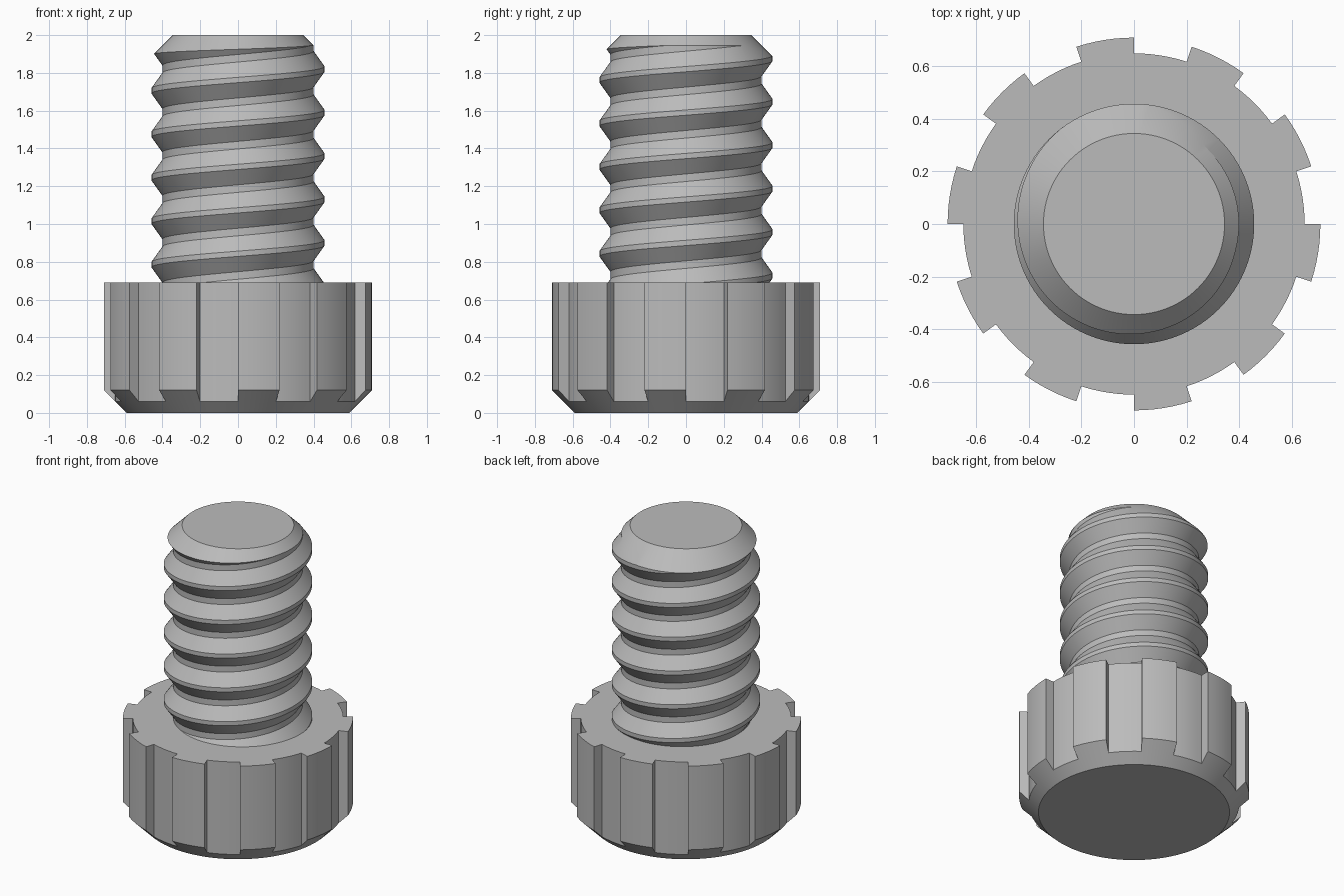
import bpy, bmesh, math

old = bpy.data.objects.get("Cube")
if old:
    bpy.data.objects.remove(old, do_unlink=True)

# Single plain metal colour
steel = bpy.data.materials.new("steel_grey")
steel.use_nodes = True
GREY = (0.5, 0.5, 0.5, 1)
steel.diffuse_color = GREY
steel.node_tree.nodes["Principled BSDF"].inputs["Base Color"].default_value = GREY


def skin(name, columns, closed, cap_rings):
    """Skin neighbouring columns of (radius, angle, z) points and cap chosen rows."""
    bm = bmesh.new()
    cols = [[bm.verts.new((r * math.cos(a), r * math.sin(a), z)) for r, a, z in col]
            for col in columns]
    count = len(cols)
    for i in range(count if closed else count - 1):
        p, q = cols[i], cols[(i + 1) % count]
        for k in range(len(p) - 1):
            bm.faces.new((p[k], q[k], q[k + 1], p[k + 1]))
    for row in cap_rings:
        ring = [c[row] for c in (cols if closed else cols[:-1])]
        bm.faces.new(ring if row else ring[::-1])
    bmesh.ops.remove_doubles(bm, verts=bm.verts, dist=0.0001)
    bmesh.ops.recalc_face_normals(bm, faces=bm.faces)
    mesh = bpy.data.meshes.new(name)
    bm.to_mesh(mesh)
    bm.free()
    mesh.materials.append(steel)
    obj = bpy.data.objects.new(name, mesh)
    bpy.context.collection.objects.link(obj)
    bpy.ops.object.select_all(action='DESELECT')
    obj.select_set(True)
    bpy.context.view_layer.objects.active = obj
    bpy.ops.object.shade_smooth_by_angle(angle=math.radians(20))
    return obj


# Head: ten grip ribs with equal gaps, coned at the bottom
BASE_R, GAP_R, RIB_R, HEAD_H = 0.59, 0.65, 0.71, 0.69
STEPS = 6
head_cols = []
for sector in range(20):
    r = GAP_R if sector % 2 == 0 else RIB_R
    for s in range(STEPS + 1):
        a = math.radians(18 * (sector + s / STEPS))
        head_cols.append([(BASE_R, a, 0), (GAP_R, a, GAP_R - BASE_R),
                          (r, a, r - BASE_R), (r, a, HEAD_H)])
skin("head", head_cols, True, (0, -1))

# Threaded shank: helical profile trimmed by a conical tip
PITCH, CREST_R, ROOT_R = 0.23, 0.458, 0.40
CREST_HALF, ROOT_HALF = 0.014, 0.02
TIP_R, TOP = 0.345, 2.0
CREST_Z = 1.82 - 7 * PITCH
SEGMENTS = 96


def over(point):
    """Distance of a (radius, z) point outside the tip cone."""
    return point[0] + point[1] - TIP_R - TOP


def thread_column(turn):
    profile = []
    for k in range(9):
        crest = CREST_Z + PITCH * (k + turn)
        root = crest + PITCH / 2
        profile += [(CREST_R, crest - CREST_HALF), (CREST_R, crest + CREST_HALF),
                    (ROOT_R, root - ROOT_HALF), (ROOT_R, root + ROOT_HALF)]
    cut, column = None, []
    for i, p in enumerate(profile):
        if cut is None and over(p) > 0:
            b = profile[i - 1]
            t = over(b) / (over(b) - over(p))
            cut = (b[0] + t * (p[0] - b[0]), b[1] + t * (p[1] - b[1]))
        column.append(cut or p)
    column.append((TIP_R, TOP))
    a = math.tau * turn
    return [(r, a, z) for r, z in column]


skin("threaded_shank", [thread_column(i / SEGMENTS) for i in range(SEGMENTS + 1)],
     False, (-1,))
